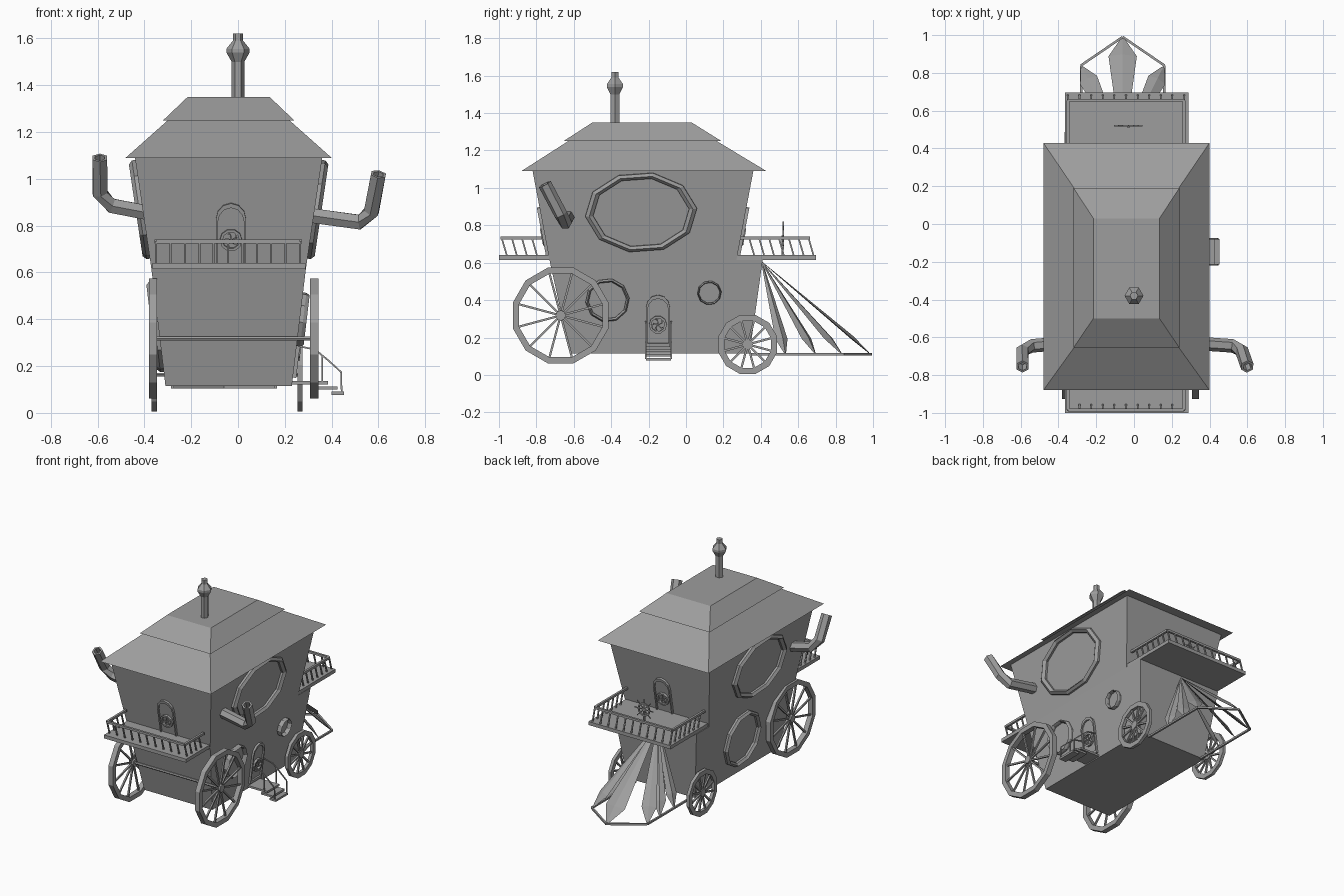
import bpy, bmesh
from math import sin, cos, pi
from mathutils import Vector, Matrix

cube = bpy.data.objects.get("Cube")
if cube:
    bpy.data.objects.remove(cube)

grey = bpy.data.materials.new("plain grey")
grey.use_nodes = True
grey.diffuse_color = (0.34, 0.34, 0.34, 1)
grey.node_tree.nodes["Principled BSDF"].inputs["Base Color"].default_value = grey.diffuse_color

CX = -0.04  # middle of the body across


class Part:
    """Collects lofts and tubes into one named object."""

    def __init__(self, name):
        self.name, self.bm = name, bmesh.new()

    def loft(self, loops, caps=True, wrap=False):
        rows = [[self.bm.verts.new(p) for p in loop] for loop in loops]
        pairs = list(zip(rows, rows[1:])) + ([(rows[-1], rows[0])] if wrap else [])
        n = len(rows[0])
        for a, b in pairs:
            for i in range(n):
                j = (i + 1) % n
                self.bm.faces.new((a[i], a[j], b[j], b[i]))
        if caps and not wrap:
            self.bm.faces.new(rows[0][::-1])
            self.bm.faces.new(rows[-1])
        return self

    def tube(self, path, r, sides=4, hollow=False):
        path = [Vector(p) for p in path]
        span = path[-1] - path[0]
        ref = Vector((0, 0, 1)) if abs(span.y) > 0.7 * span.length else Vector((0, 1, 0))
        loops = []
        for i, p in enumerate(path):
            t = (path[min(i + 1, len(path) - 1)] - path[max(i - 1, 0)]).normalized()
            u = t.cross(ref).normalized()
            v = u.cross(t)
            angles = [2 * pi * (k + 0.5) / sides for k in range(sides)]
            loops.append([p + r * (cos(a) * u + sin(a) * v) for a in angles])
        if hollow:  # recessed mouth
            rim = [p.lerp(path[-1], 0.35) for p in loops[-1]]
            loops += [rim, [p - t * 0.06 for p in rim]]
        return self.loft(loops)

    def box(self, lo, hi):
        return self.loft([rect(lo[0], hi[0], lo[1], hi[1], z) for z in (lo[2], hi[2])])

    def band(self, frame, outline, steps):
        """Closed ring: the outline scaled and raised through each (scale, height)."""
        return self.loft([[frame @ Vector((x * s, y * s, h)) for x, y in outline]
                          for s, h in steps], wrap=True)

    def done(self):
        bmesh.ops.recalc_face_normals(self.bm, faces=self.bm.faces)
        mesh = bpy.data.meshes.new(self.name)
        self.bm.to_mesh(mesh)
        self.bm.free()
        mesh.materials.append(grey)
        obj = bpy.data.objects.new(self.name, mesh)
        bpy.context.collection.objects.link(obj)
        return obj


def rect(x0, x1, y0, y1, z):
    return [(x0, y0, z), (x1, y0, z), (x1, y1, z), (x0, y1, z)]


def centred(half, y0, y1, z):
    return rect(CX - half, CX + half, y0, y1, z)


def ngon(n, rx, ry, turn=0.0):
    return [(rx * cos(2 * pi * i / n + turn), ry * sin(2 * pi * i / n + turn)) for i in range(n)]


def wall(origin, right, up):
    """Frame on a wall: x along it, y up the slope, z outward."""
    r, u = Vector(right).normalized(), Vector(up).normalized()
    m = Matrix((r, u, r.cross(u))).transposed().to_4x4()
    m.translation = origin
    return m


def side_wall(s, y, z):
    half = 0.33 + (0.149 if z > 0.62 else 0.12) * (z - 0.62)
    slope = 0.149 if z > 0.62 else 0.12
    return wall((CX + s * half, y, z), (0, s, 0), (s * slope, 0, 1))


# Body and roof
Part("lower_body").loft([centred(0.27, -0.62, 0.34, 0.115), centred(0.33, -0.73, 0.41, 0.615)]).done()
Part("upper_body").loft([centred(0.33, -0.73, 0.27, 0.615), centred(0.4, -0.82, 0.36, 1.09)]).done()
Part("lower_roof").loft([centred(0.44, -0.88, 0.43, 1.09), centred(0.26, -0.63, 0.165, 1.25)]).done()
Part("upper_roof").loft([centred(0.28, -0.655, 0.19, 1.25), centred(0.175, -0.5, 0.03, 1.35)]).done()

# Chimney
stack = [(0.027, 1.33), (0.027, 1.5), (0.05, 1.54), (0.05, 1.555), (0.022, 1.59), (0.022, 1.62)]
Part("chimney").loft([[(x, y - 0.38, z) for x, y in ngon(6, r, r)] for r, z in stack]).done()

# Curved side pipes
Part("left_pipe").tube([(0.3, -0.63, 0.845), (0.52, -0.645, 0.815), (0.57, -0.67, 0.86),
                        (0.6, -0.755, 1.02)], 0.036, 6, True).done()
Part("right_pipe").tube([(-0.36, -0.63, 0.85), (-0.54, -0.645, 0.885), (-0.59, -0.67, 0.94),
                         (-0.59, -0.755, 1.09)], 0.036, 6, True).done()

# Window frames
FRAME = [(1, -0.01), (1, 0.015), (0.93, 0.03), (0.86, 0.015), (0.86, -0.01)]
windows = [("left_upper_window", 1, -0.24, 0.87, 0.3, 0.218),
           ("right_upper_window", -1, -0.24, 0.87, 0.3, 0.218),
           ("left_lower_window", 1, -0.42, 0.4, 0.118, 0.118),
           ("left_small_window", 1, 0.125, 0.44, 0.065, 0.065),
           ("right_lower_window", -1, -0.14, 0.37, 0.2, 0.2)]
for name, s, y, z, rx, rz in windows:
    Part(name).band(side_wall(s, y, z), ngon(10, rx, rz, 0.1), FRAME).done()


# Arched doors with a round light
def door(name, frame):
    w, h = 0.065, 0.14
    arch = [(-w, -h), (w, -h)] + [(w * cos(a * pi / 6), h - w * 1.1 + w * 1.1 * sin(a * pi / 6))
                                  for a in range(7)]
    part = Part(name)
    part.band(frame, arch, [(1, -0.01), (1, 0.015), (0.86, 0.015), (0.86, -0.01)])
    part.loft([[frame @ Vector((x * 0.87, y * 0.87, d)) for x, y in arch] for d in (-0.01, 0.004)])
    hub = frame @ Matrix.Translation((0, -0.02, 0))
    part.band(hub, ngon(10, 0.048, 0.048), [(1, 0), (1, 0.02), (0.75, 0.02), (0.75, 0)])
    for i in range(5):
        a = 2 * pi * i / 5
        part.tube([hub @ Vector((r * cos(a + t), r * sin(a + t), 0.012))
                   for r, t in ((0.004, 0), (0.024, 0.4), (0.042, 1))], 0.004)
    part.done()


door("front_door", wall((-0.03, -0.757, 0.76), (1, 0, 0), (0, -0.19, 1)))
door("back_door", wall((-0.03, 0.298, 0.76), (-1, 0, 0), (0, 0.19, 1)))
door("side_door", side_wall(1, -0.15, 0.29))

# Balconies with leaning balusters
for name, y0, y1, inner, outer in (("front", -1.0, -0.72, -0.77, -0.985),
                                   ("back", 0.26, 0.695, 0.285, 0.655)):
    Part(name + "_balcony_floor").box((-0.365, y0, 0.615), (0.288, y1, 0.64)).done()
    rail = Part(name + "_balcony_railing")
    xl, xr, zt = -0.35, 0.265, 0.732
    for a, b in (((xl, inner), (xl, outer)), ((xl, outer), (xr, outer)), ((xr, outer), (xr, inner))):
        rail.tube([(*a, zt), (*b, zt)], 0.011)
    lean = 0.028
    spots = [(xl + (xr - xl) * i / 10, outer) for i in range(11)]
    count = round(abs(outer - inner) / 0.055)
    spots += [(x, outer + (inner - outer) * i / count) for x in (xl, xr) for i in range(1, count)]
    for x, y in spots:
        rail.tube([(x, y + lean, 0.635), (x, y, zt)], 0.006)
    rail.done()


# Spoked wheels, standing in the yz plane
def wheel(name, x, y, z, r, width, spokes):
    frame = wall((x, y, z), (0, 1, 0), (0, 0, 1))
    part = Part(name)
    k, h = 1 - 0.034 / r, width / 2
    part.band(frame, ngon(12, r, r, pi / 12), [(1, -h), (1, h), (k, h), (k, -h)])
    part.loft([[frame @ Vector((a, b, d)) for a, b in ngon(8, 0.028, 0.028)] for d in (-h, h)])
    for a, b in ngon(spokes, r * k, r * k, pi / 12):
        part.tube([frame @ Vector((a * 0.05, b * 0.05, 0)), frame @ Vector((a, b, 0))], 0.008)
    part.done()


wheel("left_front_wheel", 0.326, -0.67, 0.318, 0.265, 0.036, 12)
wheel("right_front_wheel", -0.363, -0.67, 0.318, 0.265, 0.036, 12)
wheel("left_back_wheel", 0.265, 0.33, 0.163, 0.163, 0.022, 12)
wheel("right_back_wheel", -0.358, 0.33, 0.163, 0.163, 0.022, 12)
Part("front_axle").tube([(-0.37, -0.67, 0.318), (0.335, -0.67, 0.318)], 0.009, 6).done()
Part("back_axle").tube([(-0.365, 0.33, 0.163), (0.27, 0.33, 0.163)], 0.009, 6).done()

# Steering wheel on its post
helm = wall((-0.03, 0.52, 0.745), (-1, 0, 0), (0, 0, 1))
part = Part("steering_wheel")
part.band(helm, ngon(12, 0.048, 0.048), [(1, -0.005), (1, 0.005), (0.8, 0.005), (0.8, -0.005)])
for a, b in ngon(8, 0.075, 0.075):
    part.tube([helm @ Vector((0, 0, 0)), helm @ Vector((a, b, 0))], 0.004)
part.tube([(-0.03, 0.515, 0.63), (-0.03, 0.515, 0.745)], 0.008).done()

# Fan of slats and its ground frame
MX = -0.06
edge = [(MX - 0.22, 0.34), (MX - 0.22, 0.84), (MX, 0.99), (MX + 0.22, 0.84), (MX + 0.22, 0.34)]
part = Part("fan_frame")
for (xa, ya), (xb, yb) in zip(edge, edge[1:]):
    part.tube([(xa, ya, 0.11), (xb, yb, 0.11)], 0.009)
part.done()
part = Part("fan_slats")
apex = Vector((MX, 0.405, 0.605))
tips = [(0, 0.98, 0.075)] + [(s * 0.215, y, w) for s in (-1, 1)
                             for y, w in ((0.83, 0.05), (0.69, 0.042), (0.53, 0.038))]
for dx, y, w in tips:
    tip = Vector((MX + dx, y, 0.115))
    run = (tip - apex).normalized()
    across = run.cross(Vector((0, 0, 1))).normalized()
    lift = across.cross(run) * 0.015
    mid = apex.lerp(tip, 0.84)
    ring = [mid + across * w, mid + lift, mid - across * w, mid - lift * 0.3]
    neck = [apex + (p - mid) * 0.1 for p in ring]
    end = [tip + (p - mid) * 0.15 for p in ring]
    part.loft([neck, ring, end])
part.done()

# Side steps with handrails
part = Part("side_steps")
for x0, x1, z in ((0.23, 0.385, 0.13), (0.335, 0.425, 0.107), (0.4, 0.452, 0.085)):
    part.box((x0, -0.215, z - 0.008), (x1, -0.08, z + 0.006))
part.done()
part = Part("step_handrails")
for y in (-0.215, -0.078):
    part.tube([(0.26, y, 0.285), (0.33, y, 0.27), (0.385, y, 0.225), (0.44, y, 0.175), (0.443, y, 0.085)], 0.005)
    part.tube([(0.36, y, 0.13), (0.36, y, 0.245)], 0.005)
part.done()
